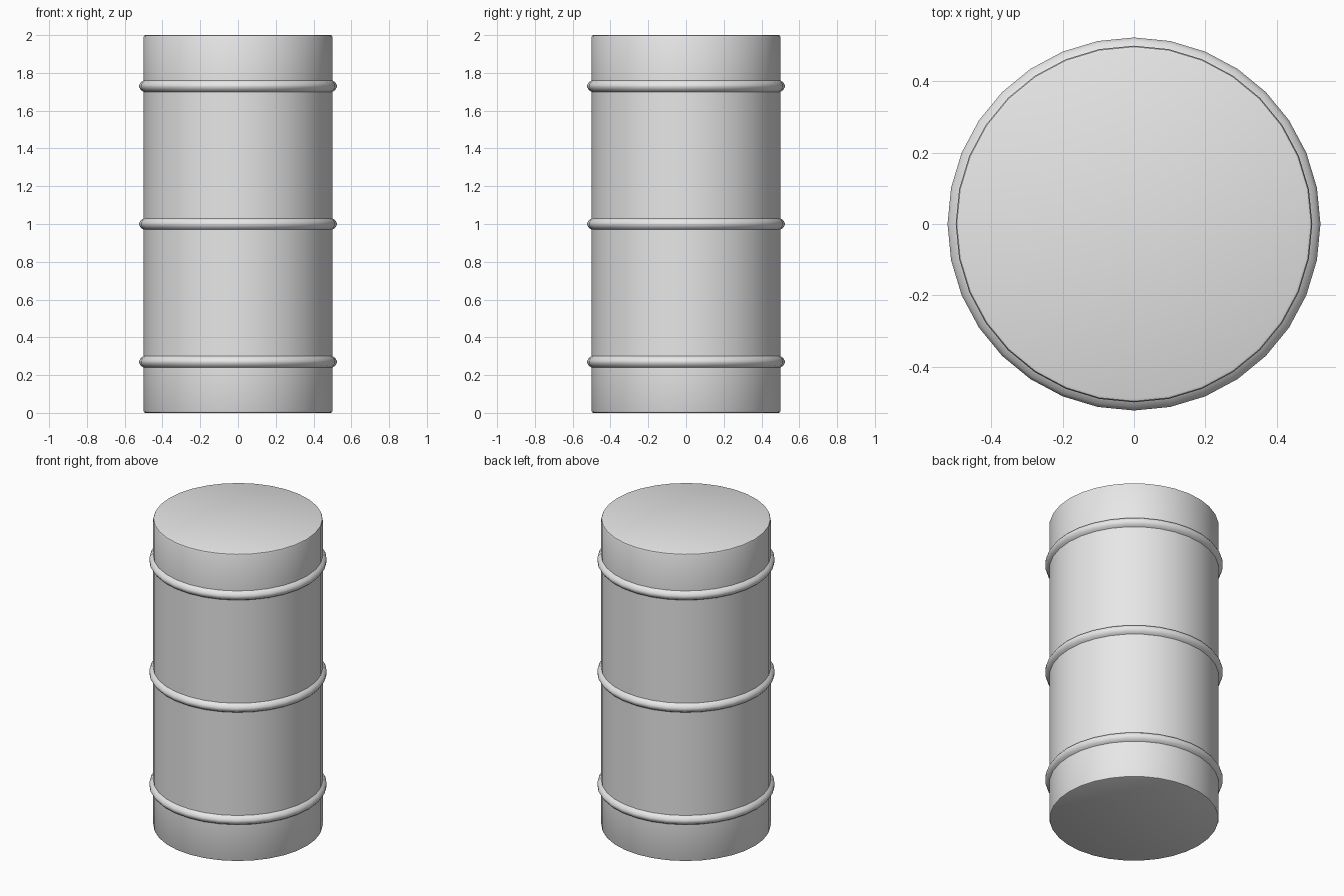
import bpy, bmesh, math

if "Cube" in bpy.data.objects:
    bpy.data.objects.remove(bpy.data.objects["Cube"])

SIDES = 32
R = 0.5

grey = bpy.data.materials.new("light grey")
grey.diffuse_color = (0.8, 0.8, 0.8, 1)
grey.use_nodes = True
grey.node_tree.nodes["Principled BSDF"].inputs["Base Color"].default_value = grey.diffuse_color

# Barrel outline from bottom to top: bevelled rims and three rolled hoops
profile = [(R - 0.01, 0.0), (R - 0.003, 0.003), (R, 0.01)]
for z in (0.27, 1.0, 1.73):
    profile += [(R, z - 0.03), (R + 0.014, z - 0.021), (R + 0.023, z - 0.006),
                (R + 0.023, z + 0.006), (R + 0.014, z + 0.021), (R, z + 0.03)]
profile += [(R, 1.99), (R - 0.003, 1.997), (R - 0.01, 2.0)]

# Lathe the outline and cap both ends
bm = bmesh.new()
rings = []
for r, z in profile:
    rings.append([bm.verts.new((r * math.cos(2 * math.pi * i / SIDES),
                                r * math.sin(2 * math.pi * i / SIDES), z))
                  for i in range(SIDES)])
for a, b in zip(rings, rings[1:]):
    for i in range(SIDES):
        j = (i + 1) % SIDES
        bm.faces.new((a[i], a[j], b[j], b[i]))
bm.faces.new(rings[0][::-1])
bm.faces.new(rings[-1])
bmesh.ops.recalc_face_normals(bm, faces=bm.faces)

mesh = bpy.data.meshes.new("barrel")
bm.to_mesh(mesh)
bm.free()
mesh.materials.append(grey)
barrel = bpy.data.objects.new("barrel", mesh)
bpy.context.collection.objects.link(barrel)

# Smooth walls, crisp rims
bpy.context.view_layer.objects.active = barrel
barrel.select_set(True)
bpy.ops.object.shade_smooth_by_angle(angle=math.radians(40))
